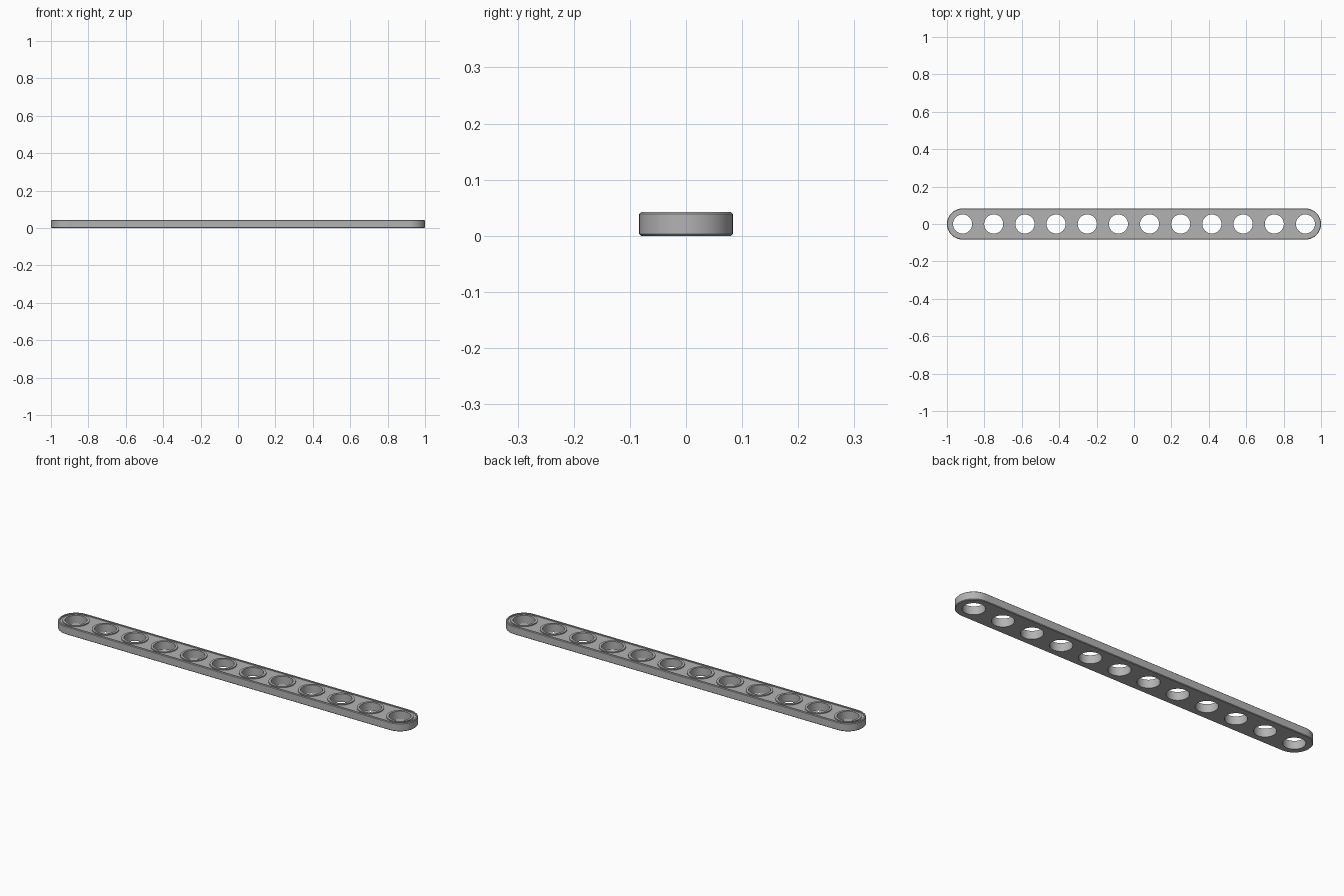
import bpy
import bmesh
import math

if "Cube" in bpy.data.objects:
    bpy.data.objects.remove(bpy.data.objects["Cube"], do_unlink=True)

HOLES = 12
R = 1 / HOLES            # half width, also half the hole pitch
HEIGHT = 0.042
BORE = 0.051
COLLAR = 0.063           # outer radius of the raised ring round each hole
RIM = 0.009              # width of the raised edge
RECESS = 0.005           # depth of the shallow top recess
CHAMFER = 0.003
SEGMENTS = 48

# Cross-section from the underside, up the bore, over the top, down the outside
PROFILE = [
    ("outer", CHAMFER, 0),
    ("ring", BORE, 0),
    ("ring", BORE, HEIGHT),
    ("ring", COLLAR, HEIGHT),
    ("ring", COLLAR, HEIGHT - RECESS),
    ("outer", RIM, HEIGHT - RECESS),
    ("outer", RIM, HEIGHT),
    ("outer", CHAMFER, HEIGHT),
    ("outer", 0, HEIGHT - CHAMFER),
    ("outer", 0, CHAMFER),
]
INNER_STEPS = 5          # steps that also exist where two cells meet


def section_point(kind, size, angle, end):
    """Plan position of a section point; end is -1, 0 or 1."""
    c, s = math.cos(angle), math.sin(angle)
    if kind == "ring":
        return size * c, size * s
    if c * end > 1e-6:
        return (R - size) * c, (R - size) * s
    k = 1 / max(abs(c), abs(s))
    return R * k * c, (R - size) * k * s


def on_border(angle, end):
    c, s = math.cos(angle), math.sin(angle)
    return c * end > 1e-6 or abs(s) > abs(c) - 1e-6


def add_cell(bm, cx, end):
    angles = [math.tau * i / SEGMENTS for i in range(SEGMENTS)]
    rows = []
    for a in angles:
        row = []
        for kind, size, z in PROFILE:
            x, y = section_point(kind, size, a, end)
            row.append(bm.verts.new((cx + x, y, z)))
        rows.append(row)
    for i in range(SEGMENTS):
        j = (i + 1) % SEGMENTS
        border = on_border(angles[i], end) and on_border(angles[j], end)
        for p in range(len(PROFILE) if border else INNER_STEPS):
            q = (p + 1) % len(PROFILE)
            bm.faces.new((rows[i][p], rows[j][p], rows[j][q], rows[i][q]))


# Beam: a row of identical cells, rounded at both ends
bm = bmesh.new()
for n in range(HOLES):
    end = -1 if n == 0 else 1 if n == HOLES - 1 else 0
    add_cell(bm, (2 * n + 1 - HOLES) * R, end)
bmesh.ops.remove_doubles(bm, verts=bm.verts, dist=1e-5)
loose = [v for v in bm.verts if not v.link_faces]
bmesh.ops.delete(bm, geom=loose, context="VERTS")
bmesh.ops.recalc_face_normals(bm, faces=bm.faces)
mesh = bpy.data.meshes.new("perforated_beam")
bm.to_mesh(mesh)
bm.free()
beam = bpy.data.objects.new("perforated_beam", mesh)
bpy.context.collection.objects.link(beam)

# Plain grey material
grey = bpy.data.materials.new("light_grey")
grey.use_nodes = True
colour = (0.45, 0.45, 0.45, 1)
grey.diffuse_color = colour
grey.node_tree.nodes["Principled BSDF"].inputs["Base Color"].default_value = colour
mesh.materials.append(grey)

bpy.ops.object.select_all(action="DESELECT")
beam.select_set(True)
bpy.context.view_layer.objects.active = beam
bpy.ops.object.shade_smooth_by_angle(angle=math.radians(30))
